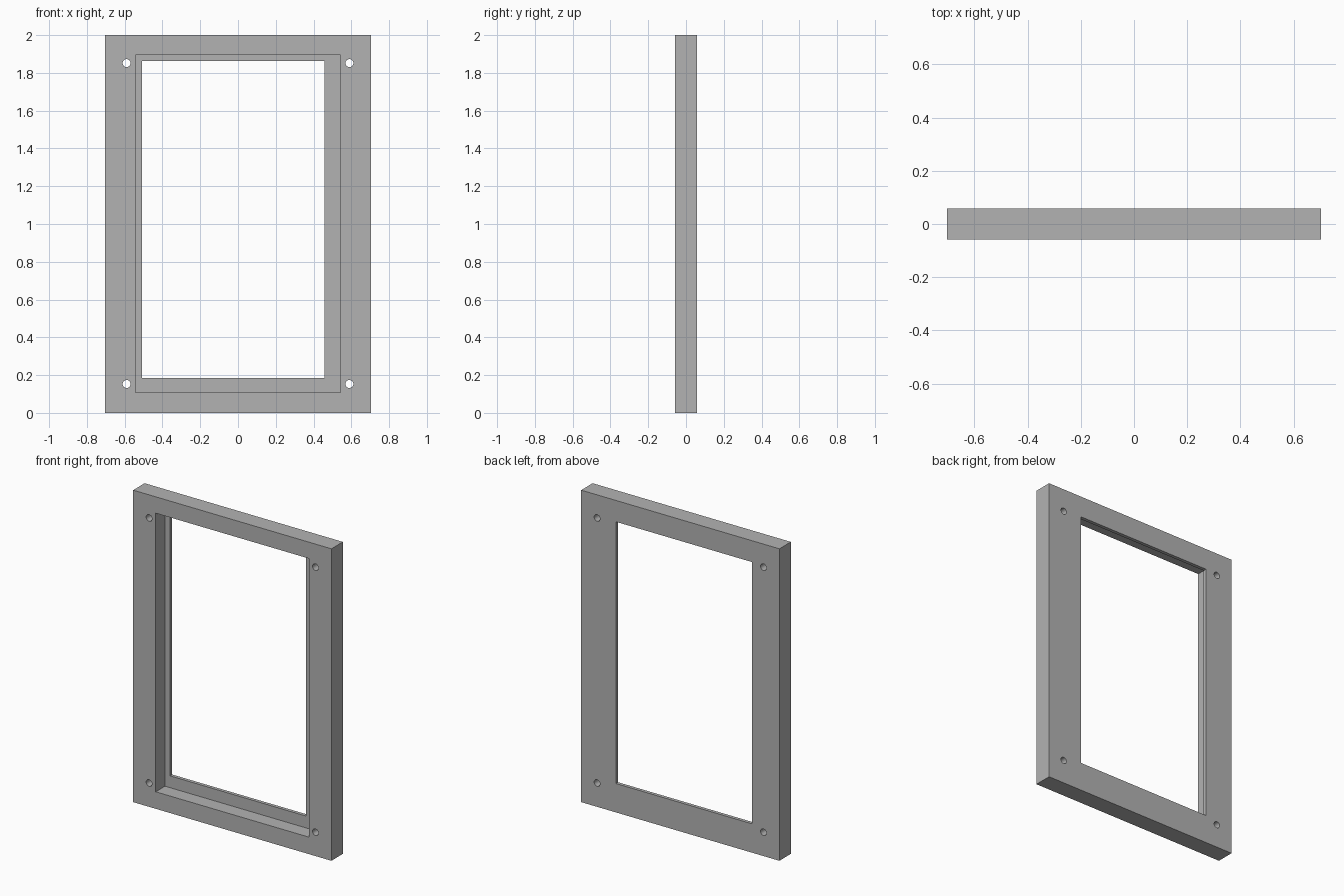
import bpy
import math

default_cube = bpy.data.objects.get("Cube")
if default_cube:
    bpy.data.objects.remove(default_cube, do_unlink=True)

HALF_DEPTH = 0.058
LIP_FRONT = 0.036      # front face of the thin rear lip

grey = bpy.data.materials.new("plain_grey")
grey.use_nodes = True
colour = (0.45, 0.45, 0.45, 1)
grey.diffuse_color = colour
grey.node_tree.nodes["Principled BSDF"].inputs["Base Color"].default_value = colour


def block(name, low, high):
    """Box between two opposite corners."""
    centre = [(a + b) / 2 for a, b in zip(low, high)]
    bpy.ops.mesh.primitive_cube_add(size=1, location=centre)
    obj = bpy.context.object
    obj.name = name
    obj.scale = [b - a for a, b in zip(low, high)]
    bpy.ops.object.transform_apply(location=True, rotation=True, scale=True)
    return obj


def cut(target, cutter):
    """Subtract the cutter, then discard it."""
    mod = target.modifiers.new("cut", "BOOLEAN")
    mod.operation = "DIFFERENCE"
    mod.solver = "EXACT"
    mod.object = cutter
    bpy.context.view_layer.objects.active = target
    bpy.ops.object.modifier_apply(modifier=mod.name)
    bpy.data.objects.remove(cutter, do_unlink=True)


# Outer slab
frame = block("frame", (-0.703, -HALF_DEPTH, 0), (0.703, HALF_DEPTH, 2))
frame.data.materials.append(grey)

# Deep front recess, leaving a thin lip at the back
cut(frame, block("recess_cutter", (-0.543, -0.2, 0.109), (0.543, LIP_FRONT, 1.895)))

# Off-centre window through the lip
cut(frame, block("window_cutter", (-0.507, -0.2, 0.185), (0.457, 0.2, 1.863)))

# Screw holes in the four corners
for x in (-0.59, 0.59):
    for z in (0.153, 1.852):
        bpy.ops.mesh.primitive_cylinder_add(
            vertices=24, radius=0.021, depth=0.4,
            location=(x, 0, z), rotation=(math.pi / 2, 0, 0))
        cut(frame, bpy.context.object)

bpy.ops.object.select_all(action="DESELECT")
frame.select_set(True)
bpy.context.view_layer.objects.active = frame
bpy.ops.object.shade_smooth_by_angle(angle=math.radians(30))
